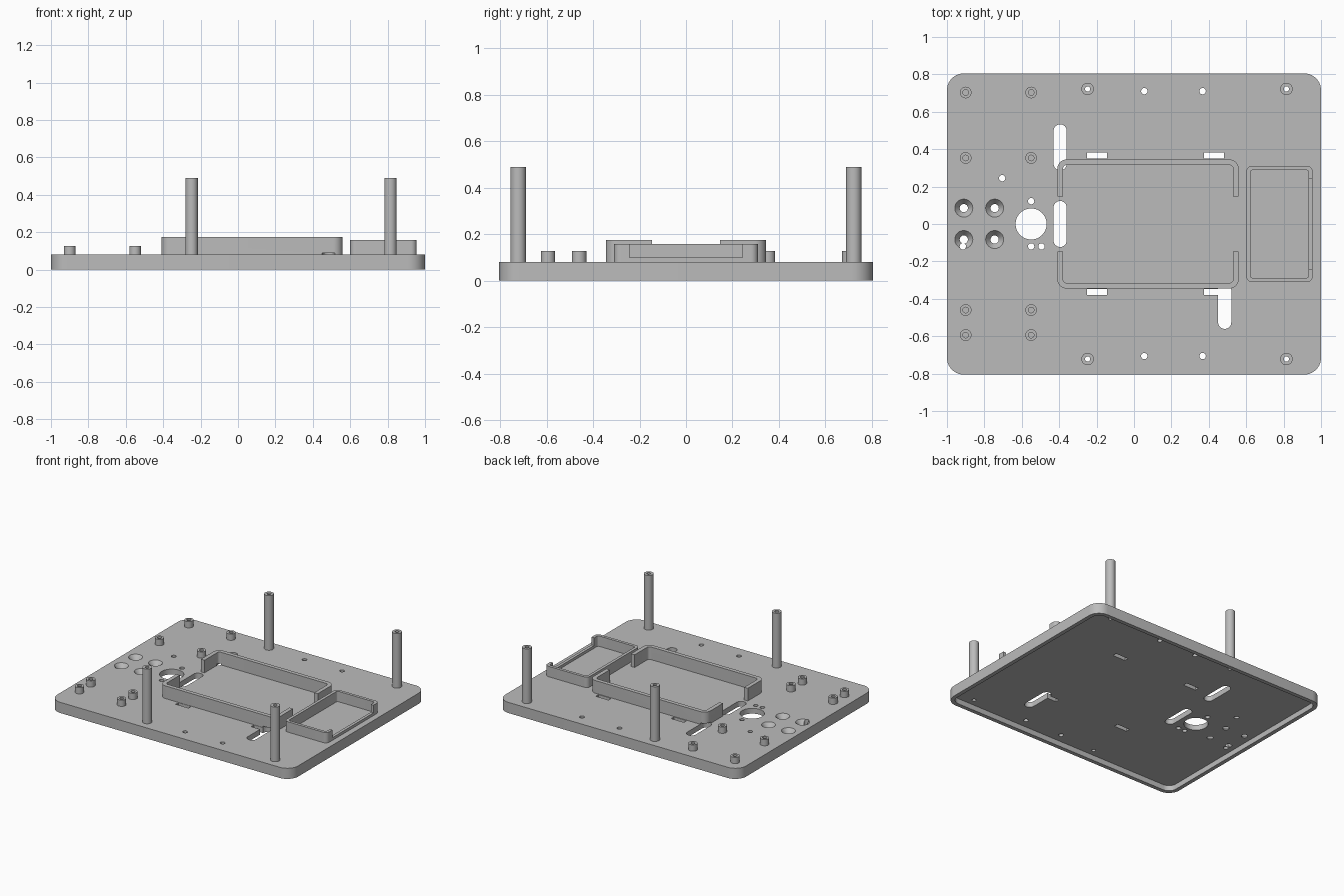
import bpy, bmesh, math

if "Cube" in bpy.data.objects:
    bpy.data.objects.remove(bpy.data.objects["Cube"], do_unlink=True)

grey = bpy.data.materials.new("plain grey")
grey.use_nodes = True
GREY = (0.5, 0.5, 0.5, 1)
grey.diffuse_color = GREY
grey.node_tree.nodes["Principled BSDF"].inputs["Base Color"].default_value = GREY

TOP = 0.08       # top of the plate
ROOT = 0.06      # raised parts are rooted inside the plate


def prism(name, x0, x1, y0, y1, z0, z1, r=0.0, steps=10):
    """Upright block with rounded vertical corners."""
    bm = bmesh.new()
    corners = [(x1 - r, y1 - r), (x0 + r, y1 - r), (x0 + r, y0 + r), (x1 - r, y0 + r)]
    ring = []
    for q, (cx, cy) in enumerate(corners):
        for i in range(steps + 1 if r else 1):
            a = math.pi / 2 * (q + i / steps)
            ring.append(bm.verts.new((cx + r * math.cos(a), cy + r * math.sin(a), z0)))
    # merge coincident points where two corner arcs meet in a slot end
    bmesh.ops.remove_doubles(bm, verts=ring, dist=1e-5)
    base = bm.faces.new(list(bm.verts))
    up = bmesh.ops.extrude_face_region(bm, geom=[base])["geom"]
    bmesh.ops.translate(bm, vec=(0, 0, z1 - z0),
                        verts=[v for v in up if isinstance(v, bmesh.types.BMVert)])
    return finish(name, bm)


def rod(name, x, y, r, z0, z1, r_top=None, sides=32):
    """Upright cylinder or cone."""
    bm = bmesh.new()
    bmesh.ops.create_cone(bm, cap_ends=True, segments=sides, radius1=r,
                          radius2=r if r_top is None else r_top, depth=z1 - z0)
    bmesh.ops.translate(bm, vec=(x, y, (z0 + z1) / 2), verts=list(bm.verts))
    return finish(name, bm)


def finish(name, bm):
    bmesh.ops.recalc_face_normals(bm, faces=list(bm.faces))
    mesh = bpy.data.meshes.new(name)
    bm.to_mesh(mesh)
    bm.free()
    mesh.materials.append(grey)
    ob = bpy.data.objects.new(name, mesh)
    bpy.context.scene.collection.objects.link(ob)
    return ob


def cut(ob, cutter):
    """Subtract the cutter from the part, then discard the cutter."""
    mod = ob.modifiers.new("cut", "BOOLEAN")
    mod.operation, mod.solver, mod.object = "DIFFERENCE", "EXACT", cutter
    deps = bpy.context.evaluated_depsgraph_get()
    mesh = bpy.data.meshes.new_from_object(ob.evaluated_get(deps))
    ob.modifiers.clear()
    ob.data = mesh
    bpy.data.objects.remove(cutter, do_unlink=True)


parts = []

# Base plate with a shallow recess underneath
plate = prism("base_plate", -1, 1, -0.805, 0.805, 0, TOP, 0.09)
cut(plate, prism("recess", -0.97, 0.97, -0.775, 0.775, -0.1, 0.04, 0.06))
parts.append(plate)

# Walls of the large central enclosure, open at both ends
walls = prism("enclosure_walls", -0.41, 0.56, -0.345, 0.345, ROOT, 0.175, 0.05)
cut(walls, prism("inside", -0.38, 0.53, -0.315, 0.315, 0, 1, 0.02))
cut(walls, prism("end_gaps", -1, 1, -0.147, 0.147, 0, 1))
parts.append(walls)

# Side tray with a low sill on its outer side
tray = prism("side_tray", 0.60, 0.955, -0.31, 0.31, ROOT, 0.158, 0.03)
cut(tray, prism("inside", 0.622, 0.933, -0.288, 0.288, 0, 1, 0.012))
cut(tray, prism("sill_gap", 0.9, 1.1, -0.243, 0.243, 0.10, 1))
parts.append(tray)

# Cable slots pass through the plate and nick the enclosure walls
for x, y in ((-0.395, 0.41), (-0.395, 0), (0.485, -0.438)):
    for ob in (plate, walls):
        cut(ob, prism("slot", x - 0.035, x + 0.035, y - 0.123, y + 0.123, -0.1, 0.09, 0.03499))

# Strap slits beside the enclosure
for x in (-0.198, 0.428):
    for y in (-0.364, 0.367):
        cut(plate, prism("slit", x - 0.053, x + 0.053, y - 0.016, y + 0.016, -0.1, 0.2))

# Large round opening and small through holes
cut(plate, rod("opening", -0.55, 0, 0.083, -0.1, 0.2, sides=48))
holes = [(x, y) for x in (0.055, 0.367) for y in (-0.706, 0.71)]
holes += [(-0.705, 0.245), (-0.55, 0.122), (-0.55, -0.12), (-0.495, -0.12), (-0.915, -0.12)]
for x, y in holes:
    cut(plate, rod("hole", x, y, 0.017, -0.1, 0.2, sides=20))

# Countersunk holes
for x in (-0.91, -0.745):
    for y in (-0.083, 0.085):
        cut(plate, rod("shaft", x, y, 0.022, -0.1, 0.2, sides=24))
        cut(plate, rod("countersink", x, y, 0.0215, 0.0455, 0.081, 0.049, sides=24))

# Tall hollow posts, drilled through the plate
for x, side in ((-0.248, "right"), (0.815, "left")):
    for y, end in ((-0.722, "front"), (0.722, "back")):
        post = rod(f"{end}_{side}_post", x, y, 0.033, ROOT, 0.49)
        for ob in (post, plate):
            cut(ob, rod("bore", x, y, 0.014, -0.1, 1, sides=20))
        parts.append(post)

# Short standoffs with blind holes
for x in (-0.90, -0.55):
    for y in (-0.594, -0.46, 0.353, 0.703):
        standoff = rod("standoff", x, y, 0.031, ROOT, 0.127)
        cut(standoff, rod("bore", x, y, 0.015, 0.08, 0.2, sides=20))
        parts.append(standoff)

# Smooth the curved sides and keep the rims sharp
bpy.ops.object.select_all(action="DESELECT")
for ob in parts:
    ob.select_set(True)
bpy.context.view_layer.objects.active = plate
bpy.ops.object.shade_smooth_by_angle(angle=math.radians(30))
